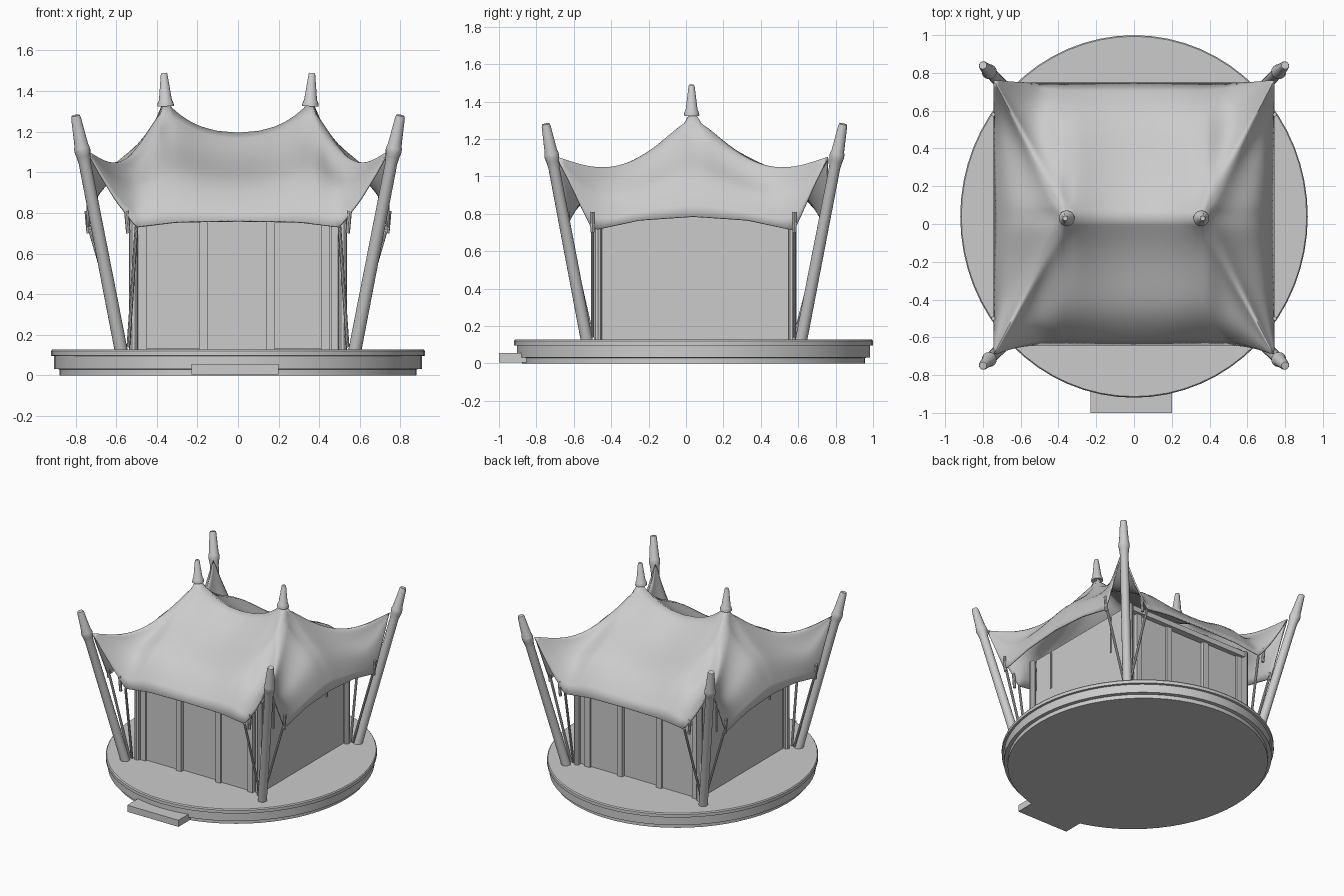
import bpy, bmesh, math
from mathutils import Vector

if "Cube" in bpy.data.objects:
    bpy.data.objects.remove(bpy.data.objects["Cube"])

GREY = bpy.data.materials.new("light grey")
GREY.diffuse_color = (0.6, 0.6, 0.6, 1)
GREY.use_nodes = True
GREY.node_tree.nodes["Principled BSDF"].inputs["Base Color"].default_value = GREY.diffuse_color
CY = 0.035  # centre line of the roof in y


def finish(bm, name, smooth=True, angle=35):
    bmesh.ops.recalc_face_normals(bm, faces=bm.faces)
    me = bpy.data.meshes.new(name)
    bm.to_mesh(me)
    bm.free()
    ob = bpy.data.objects.new(name, me)
    bpy.context.collection.objects.link(ob)
    me.materials.append(GREY)
    if smooth:
        bpy.ops.object.select_all(action='DESELECT')
        ob.select_set(True)
        bpy.context.view_layer.objects.active = ob
        bpy.ops.object.shade_smooth_by_angle(angle=math.radians(angle))
    return ob


def box(name, lo, hi):
    bm = bmesh.new()
    bmesh.ops.create_cube(bm, size=1)
    for v in bm.verts:
        v.co = Vector([(a + b) / 2 + c * (b - a) for a, b, c in zip(lo, hi, v.co)])
    return finish(bm, name, False)


def lathe(name, origin, axis, profile, n=16, scale_y=1):
    """Spin (distance, radius) pairs around an axis and cap both ends."""
    bm = bmesh.new()
    rot = Vector((0, 0, 1)).rotation_difference(Vector(axis))
    rings = []
    for h, r in profile:
        rings.append([bm.verts.new(Vector(origin) + rot @ Vector(
            (r * math.cos(2 * math.pi * i / n), scale_y * r * math.sin(2 * math.pi * i / n), h)))
            for i in range(n)])
    for a, b in zip(rings, rings[1:]):
        for i in range(n):
            bm.faces.new((a[i], a[(i + 1) % n], b[(i + 1) % n], b[i]))
    bm.faces.new(rings[0][::-1])
    bm.faces.new(rings[-1])
    return finish(bm, name)


def rod(name, a, b, r, n=8):
    d = Vector(b) - Vector(a)
    return lathe(name, a, d, [(0, r), (d.length, r)], n)


def interp(pts, x):
    for (x0, y0), (x1, y1) in zip(pts, pts[1:]):
        if x <= x1:
            return y0 + (y1 - y0) * (x - x0) / (x1 - x0)
    return pts[-1][1]


# Round deck with stepped rim, and entrance step
lathe("deck", (0, 0.04, 0), (0, 0, 1),
      [(0, 0.88), (0.03, 0.88), (0.032, 0.905), (0.095, 0.905), (0.097, 0.92),
       (0.12, 0.92), (0.128, 0.914)], 64, 1.043)
box("entrance_step", (-0.23, -1.0, 0.005), (0.2, -0.8, 0.055))

# Ridge height: mast to corner, and mast to mast
ARM = [(0, 1.36), (0.06, 1.30), (0.14, 1.235), (0.28, 1.16), (0.4, 1.105),
       (0.53, 1.065), (0.66, 1.05), (0.8, 1.06), (1.0, 1.10)]
SADDLE = [(0, 1.19), (0.3, 1.2), (0.55, 1.225), (0.75, 1.265), (0.9, 1.31), (1.0, 1.36)]
# Outward belly of the fabric between ridge and eave, as a share of the drop
BELLY = [(0, 0), (0.2, -0.03), (0.4, 0.04), (0.6, 0.13), (0.75, 0.20), (0.85, 0.20), (0.93, 0.13), (1, 0)]
STEPS, ROWS = 20, 16


def arm(sx, sy, t):
    cy = 0.76 if sy > 0 else -0.69
    return Vector((sx * (0.36 + 0.38 * t), CY + (cy - CY) * t, interp(ARM, t)))


roof = bmesh.new()
arm_pts, top_pts = [], []


def panel(ridge, eave):
    """Fabric hung between a ridge line and the eave below it."""
    grid = []
    for p in ridge:
        q = eave(p)
        col = []
        for j in range(ROWS + 1):
            t = j / ROWS
            v = p.lerp(q, t)
            v.z += max(p.z - q.z, 0) * interp(BELLY, t)
            col.append(roof.verts.new(v))
        grid.append(col)
        on_top = abs(p.y - CY) < 1e-4 or abs(p.x) > 0.739
        (top_pts if on_top else arm_pts).append(p)
    for a, b in zip(grid, grid[1:]):
        for j in range(ROWS):
            roof.faces.new((a[j], b[j], b[j + 1], a[j + 1]))


def end_eave(sy):
    y_mid, y_tip = (0.745, 0.76) if sy > 0 else (-0.64, -0.69)

    def f(p):
        x = abs(p.x)
        k = max(0, (x - 0.5) / 0.24)
        z = interp([(0, 0.76), (0.3, 0.755), (0.5, 0.73), (0.6, 0.86), (0.68, 0.99), (0.74, 1.10)], x)
        return Vector((p.x, y_mid + (y_tip - y_mid) * k * k, z))
    return f


def side_eave(p):
    z = interp([(-0.69, 1.10), (-0.63, 0.98), (-0.5, 0.71), (-0.25, 0.765), (0.04, 0.785),
                (0.33, 0.765), (0.58, 0.71), (0.70, 0.98), (0.76, 1.10)], p.y)
    return Vector((math.copysign(0.74, p.x), p.y, z))


# Canopy: front, back and two side panels
for sy in (-1, 1):
    left = [arm(-1, sy, 1 - i / STEPS) for i in range(STEPS)]
    mid = []
    for i in range(STEPS + 1):
        u = -1 + 2 * i / STEPS
        mid.append(Vector((0.36 * u, CY, interp(SADDLE, abs(u)))))
    right = [arm(1, sy, (i + 1) / STEPS) for i in range(STEPS)]
    panel(left + mid + right, end_eave(sy))
for sx in (-1, 1):
    ridge = [arm(sx, -1, 1 - i / STEPS) for i in range(STEPS)]
    ridge += [arm(sx, 1, i / STEPS) for i in range(STEPS + 1)]
    panel(ridge, side_eave)
bmesh.ops.remove_doubles(roof, verts=roof.verts, dist=0.0005)
bmesh.ops.dissolve_degenerate(roof, edges=roof.edges, dist=0.0001)


def near(points):
    keys = {(round(p.x, 2), round(p.y, 2), round(p.z, 2)) for p in points}
    return {v for v in roof.verts if (round(v.co.x, 2), round(v.co.y, 2), round(v.co.z, 2)) in keys}


# Relax the fabric heights: ridges held first, then the corner ridges softened
border = {v for v in roof.verts if v.is_boundary}
fixed = border | near(top_pts)
ridges = near(arm_pts)
for held, loops in ((fixed | ridges, 10), (fixed, 3)):
    free = [v for v in roof.verts if v not in held and v.link_edges]
    for _ in range(loops):
        new = [sum(e.other_vert(v).co.z for e in v.link_edges) / len(v.link_edges) for v in free]
        for v, z in zip(free, new):
            v.co.z = 0.4 * v.co.z + 0.6 * z
canopy = finish(roof, "canopy", True, 80)
mod = canopy.modifiers.new("thickness", 'SOLIDIFY')
mod.thickness = 0.01
mod.offset = 0

# Mast tips over the two peaks
for sx in (-1, 1):
    lathe("mast_tip", (sx * 0.356, CY - 0.005, 1.325), (sx * 0.05, 0, 1),
          [(0, 0.042), (0.015, 0.039), (0.025, 0.036), (0.03, 0.032), (0.16, 0.016), (0.165, 0.012)])

# Leaning corner posts with collars, bracing cables and eave hooks
for sx in (-1, 1):
    for sy in (-1, 1):
        foot = Vector((sx * 0.575, 0.615 if sy > 0 else -0.53, 0.12))
        top = Vector((sx * 0.80, 0.84 if sy > 0 else -0.75, 1.28))
        d = top - foot
        L = d.length
        lathe("corner_post", foot, d,
              [(0, 0.032), (0.80 * L, 0.030), (0.83 * L, 0.035), (0.85 * L, 0.040),
               (0.865 * L, 0.038), (0.875 * L, 0.034), (0.99 * L, 0.024), (L, 0.02)])
        ky = 0.58 if sy > 0 else -0.50
        ey = 0.735 if sy > 0 else -0.635
        rod("side_cable", (sx * 0.73, ky, 0.72), (sx * 0.56, ky, 0.14), 0.009)
        rod("end_cable", (sx * 0.50, ey, 0.73), (sx * 0.54, ky, 0.14), 0.009)
        for x, y in ((0.735, ky), (0.54, ey)):
            rod("eave_hook", (sx * x, y, 0.70), (sx * (x + 0.01), y, 0.81), 0.011)

# Room: walls with framed bays at front and back
box("room_core", (-0.47, -0.44, 0.12), (0.47, 0.54, 0.84))
for sx in (-1, 1):
    a, b = sorted((sx * 0.46, sx * 0.50))
    box("side_wall", (a, -0.45, 0.12), (b, 0.55, 0.85))
    for y in (-0.47, 0.57):
        rod("room_corner_post", (sx * 0.515, y, 0.12), (sx * 0.515, y, 0.84), 0.022, 10)
    for y in (-0.29, 0.35):
        a, b = sorted((sx * 0.495, sx * 0.506))
        box("side_curtain_seam", (a, y - 0.006, 0.56), (b, y + 0.006, 0.84))
for y, out in ((-0.44, -1), (0.54, 1)):
    for x in (-0.47, -0.17, 0.16, 0.43):
        a, b = sorted((y, y + out * 0.03))
        box("bay_column", (x - 0.022, a, 0.12), (x + 0.022, b, 0.85))
    for lo, hi in ((-0.45, -0.19), (0.18, 0.41)):
        a, b = sorted((y, y + out * 0.015))
        box("bay_curtain", (lo, a, 0.13), (hi, b, 0.84))
    a, b = sorted((y, y + out * 0.05))
    box("head_beam", (-0.5, a, 0.79), (0.5, b, 0.83))
